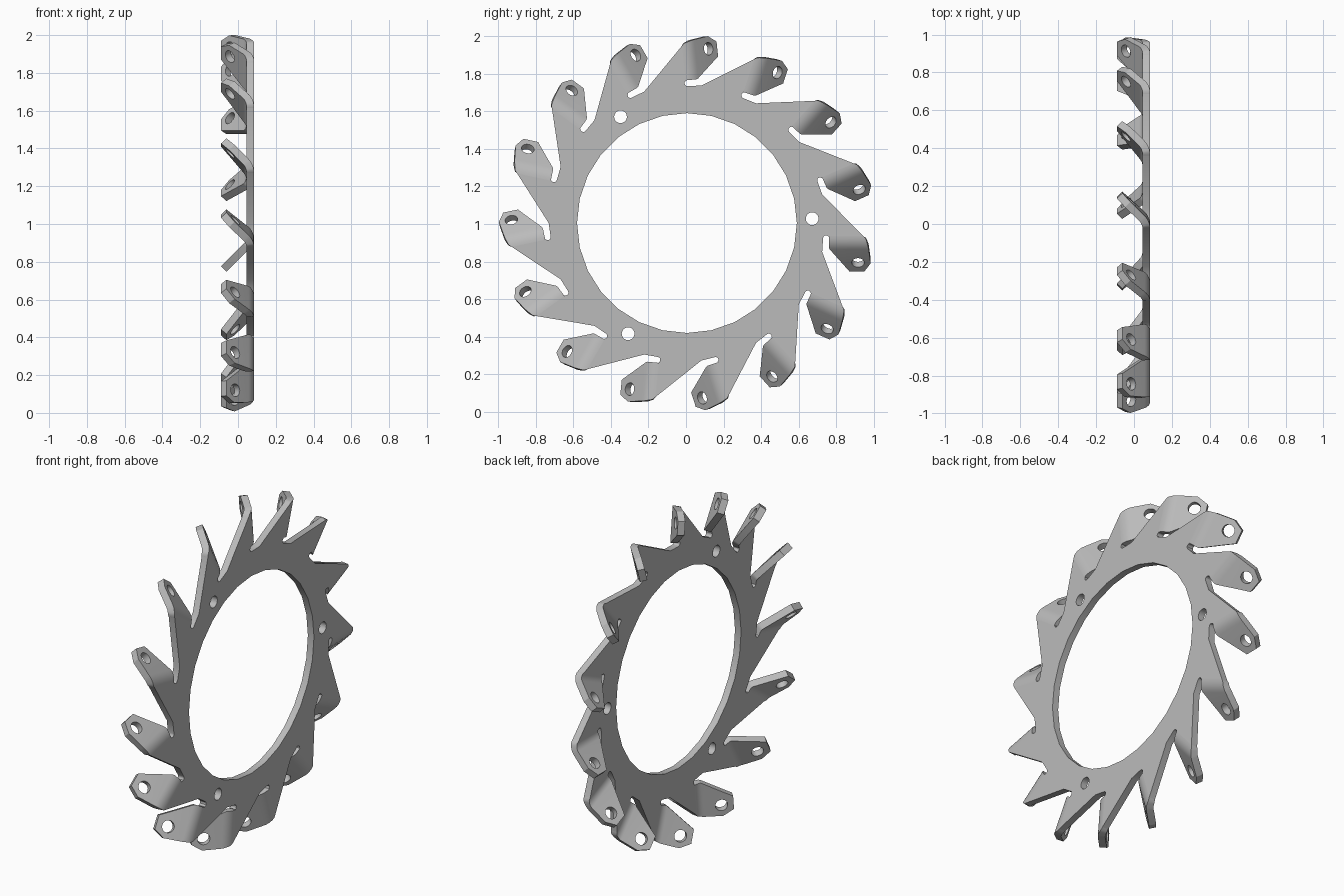
import bpy, bmesh
from math import radians, sin, cos, pi
from mathutils import Matrix, Vector

TEETH = 15
STEP = 2 * pi / TEETH
CENTRE = Vector((0, 0.005, 1.005))
FRONT, THICK = 0.085, 0.04        # outer face of the plate and sheet thickness
BEND_V, BEND_R = -0.07, 0.1       # where the bend starts and its outer radius

cube = bpy.data.objects.get("Cube")
if cube:
    bpy.data.objects.remove(cube)

steel = bpy.data.materials.new("grey_steel")
steel.use_nodes = True
grey = (0.5, 0.5, 0.5, 1)
steel.diffuse_color = grey
steel.node_tree.nodes["Principled BSDF"].inputs["Base Color"].default_value = grey


def add_object(name, data):
    ob = bpy.data.objects.new(name, data)
    bpy.context.collection.objects.link(ob)
    return ob


def evaluated_mesh(ob):
    deps = bpy.context.evaluated_depsgraph_get()
    return bpy.data.meshes.new_from_object(ob.evaluated_get(deps))


def finish(mesh):
    mesh.materials.clear()
    mesh.materials.append(steel)
    mesh.shade_smooth()
    mesh.set_sharp_from_angle(angle=radians(30))


def turn(p, a):
    return (p[0] * cos(a) - p[1] * sin(a), p[0] * sin(a) + p[1] * cos(a))


def circle(cu, cv, r, n):
    return [(cu + r * cos(2 * pi * i / n), cv + r * sin(2 * pi * i / n)) for i in range(n)]


# Flat ring plate: saw-tooth outline with rounded slots, bore and three bolt holes
tooth = [(0.721, 0.153), (0.94, BEND_V), (0.757, BEND_V)]
tooth += [(0.741 + 0.015 * cos(t * pi / 6), -0.08 + 0.015 * sin(t * pi / 6)) for t in range(1, 7)]
outline = [turn(p, -k * STEP) for k in range(TEETH) for p in tooth]
loops = [outline, circle(0, 0, 0.586, 28)]
for k in range(3):
    loops.append(circle(*turn((0.668, 0), radians(2 + 120 * k)), 0.034, 20))

curve = bpy.data.curves.new("plate_profile", 'CURVE')
curve.dimensions = '2D'
curve.fill_mode = 'BOTH'
curve.extrude = THICK / 2
for loop in loops:
    spline = curve.splines.new('POLY')
    spline.points.add(len(loop) - 1)
    spline.use_cyclic_u = True
    for point, (u, v) in zip(spline.points, loop):
        point.co = (u, v, 0, 1)
profile = add_object("plate_profile", curve)
plate = evaluated_mesh(profile)
bpy.data.objects.remove(profile)
bm = bmesh.new()
bm.from_mesh(plate)
bmesh.ops.remove_doubles(bm, verts=bm.verts, dist=0.0002)
for vert in bm.verts:
    u, v, w = vert.co
    vert.co = (w + FRONT - THICK / 2, u, v)
bmesh.ops.recalc_face_normals(bm, faces=bm.faces)
bm.to_mesh(plate)
bm.free()
finish(plate)
add_object("ring_plate", plate).location = CENTRE

# Side edges of a tab: (v, inner u, outer u)
edges = [(BEND_V, 0.757, 0.94), (-0.085, 0.757, 0.955), (-0.136, 0.757, 0.968),
         (-0.215, 0.828, 0.979), (-0.258, 0.866, 0.946)]


def tab_sides(v):
    for (v0, a0, b0), (v1, a1, b1) in zip(edges, edges[1:]):
        if v >= v1 or v1 == edges[-1][0]:
            t = (v - v0) / (v1 - v0)
            return a0 + (a1 - a0) * t, b0 + (b1 - b0) * t


# Stations along the tab: bend arc, then the straight part
tilt = pi / 4
stations = []
for i in range(7):
    a = tilt * i / 6
    stations.append((FRONT - BEND_R * (1 - cos(a)), BEND_V - BEND_R * sin(a), a))
bend_x, bend_v, _ = stations[-1]
for v in (-0.215, -0.258):
    stations.append((bend_x + v - bend_v, v, tilt))

bm = bmesh.new()
rings = []
for x, v, a in stations:
    u0, u1 = tab_sides(v)
    xi, vi = x - THICK * cos(a), v + THICK * sin(a)
    rings.append([bm.verts.new(c) for c in ((x, u0, v), (x, u1, v), (xi, u1, vi), (xi, u0, vi))])
for r0, r1 in zip(rings, rings[1:]):
    for i in range(4):
        j = (i + 1) % 4
        bm.faces.new((r0[i], r0[j], r1[j], r1[i]))
bm.faces.new(rings[0])
bm.faces.new(rings[-1])
bmesh.ops.recalc_face_normals(bm, faces=bm.faces)
blank_mesh = bpy.data.meshes.new("tab_blank")
bm.to_mesh(blank_mesh)
bm.free()
blank = add_object("tab_blank", blank_mesh)

# Punch the hole square to the bent part
hole_v = -0.211
normal = Vector((cos(tilt), 0, -sin(tilt)))
bm = bmesh.new()
bmesh.ops.create_cone(bm, cap_ends=True, segments=20, radius1=0.034, radius2=0.034, depth=0.2,
                      matrix=Matrix.Translation((bend_x + hole_v - bend_v, 0.912, hole_v))
                      @ normal.to_track_quat('Z', 'Y').to_matrix().to_4x4())
cutter_mesh = bpy.data.meshes.new("hole_cutter")
bm.to_mesh(cutter_mesh)
bm.free()
cutter = add_object("hole_cutter", cutter_mesh)
cutter.hide_render = True
punch = blank.modifiers.new("hole", 'BOOLEAN')
punch.operation = 'DIFFERENCE'
punch.solver = 'EXACT'
punch.object = cutter
tab = evaluated_mesh(blank)
tab.name = "bent_tab"
bpy.data.objects.remove(blank)
bpy.data.objects.remove(cutter)
finish(tab)

# Bent tabs around the rim
for k in range(TEETH):
    ob = add_object(f"bent_tab_{k + 1:02d}", tab)
    ob.location = CENTRE
    ob.rotation_euler.x = k * STEP
